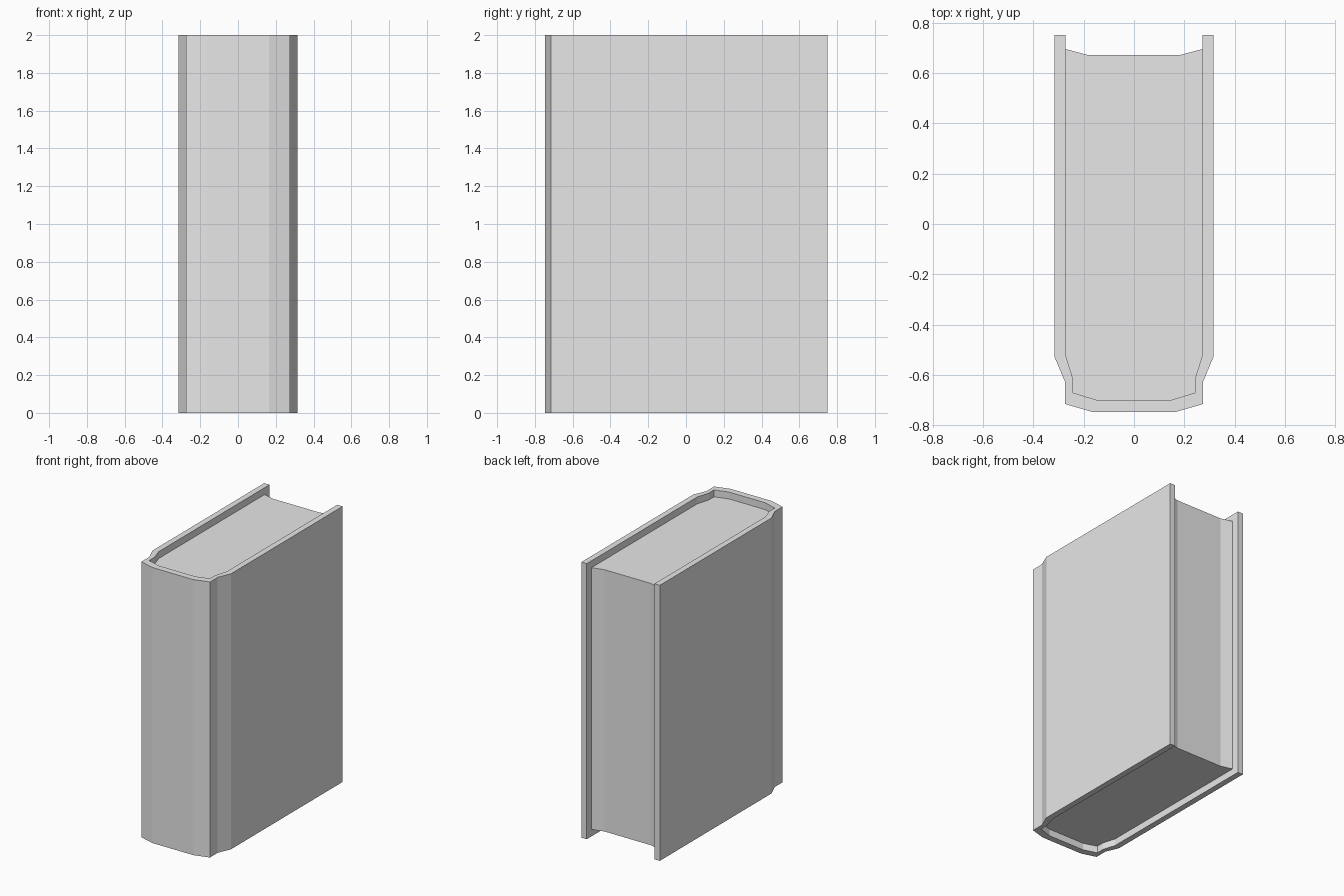
import bpy
import bmesh

cube = bpy.data.objects.get("Cube")
if cube:
    bpy.data.objects.remove(cube, do_unlink=True)

grey = bpy.data.materials.new("plain grey")
grey.use_nodes = True
grey.diffuse_color = (0.8, 0.8, 0.8, 1)
grey.node_tree.nodes["Principled BSDF"].inputs["Base Color"].default_value = (0.8, 0.8, 0.8, 1)


def mirrored(half):
    """Complete a left-hand outline with its mirror image, in reverse order."""
    return half + [(-x, y) for x, y in reversed(half)]


def extrude_outline(name, points, bottom, top):
    """Raise a flat outline into an upright prism."""
    bm = bmesh.new()
    face = bm.faces.new([bm.verts.new((x, y, bottom)) for x, y in points])
    result = bmesh.ops.extrude_face_region(bm, geom=[face])
    raised = [v for v in result["geom"] if isinstance(v, bmesh.types.BMVert)]
    bmesh.ops.translate(bm, verts=raised, vec=(0, 0, top - bottom))
    bmesh.ops.recalc_face_normals(bm, faces=bm.faces)
    mesh = bpy.data.meshes.new(name)
    bm.to_mesh(mesh)
    bm.free()
    mesh.materials.append(grey)
    obj = bpy.data.objects.new(name, mesh)
    bpy.context.collection.objects.link(obj)
    return obj


# Half outlines, running from the open edge round to the spine
outer = [(0.315, 0.75), (0.315, -0.53), (0.275, -0.625),
         (0.275, -0.715), (0.165, -0.747)]
inner = [(0.272, 0.75), (0.272, -0.52), (0.244, -0.61),
         (0.244, -0.67), (0.145, -0.7)]

# Cover: two boards, hinge grooves and rounded spine in one strip
extrude_outline("cover", mirrored(outer) + mirrored(inner)[::-1], 0, 2)

# Page block: fills the cover, with a hollowed fore edge
page_half = [(0.185, 0.672), (0.272, 0.695)] + inner[1:]
extrude_outline("page_block", mirrored(page_half), 0.05, 1.95)
